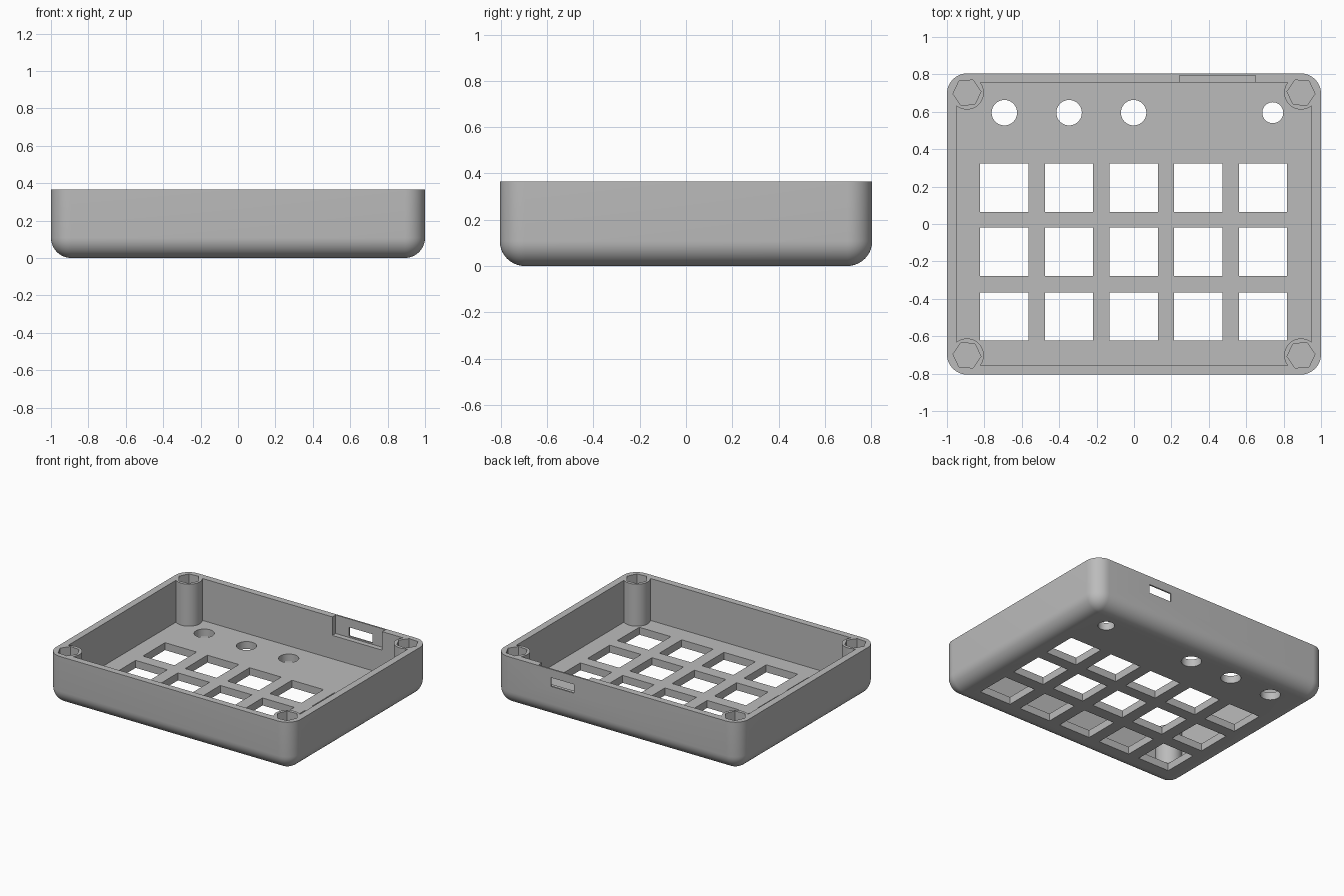
import bpy, bmesh, math
from mathutils import Matrix, Vector

if "Cube" in bpy.data.objects:
    bpy.data.objects.remove(bpy.data.objects["Cube"], do_unlink=True)

HX, HY, H = 1.0, 0.805, 0.365      # outer half sizes and height
R = 0.108                          # corner and bottom edge radius
FLOOR = 0.055
POST_X, POST_Y = 0.893, 0.702
STEPS = 10

grey = bpy.data.materials.new("plain_grey")
grey.use_nodes = True
grey.diffuse_color = (0.5, 0.5, 0.5, 1)
grey.node_tree.nodes["Principled BSDF"].inputs["Base Color"].default_value = (0.5, 0.5, 0.5, 1)


def make_object(name, bm):
    bmesh.ops.recalc_face_normals(bm, faces=bm.faces)
    mesh = bpy.data.meshes.new(name)
    bm.to_mesh(mesh)
    bm.free()
    mesh.materials.append(grey)
    obj = bpy.data.objects.new(name, mesh)
    bpy.context.collection.objects.link(obj)
    return obj


def add_box(bm, x0, x1, y0, y1, z0, z1):
    size = Matrix.Diagonal((x1 - x0, y1 - y0, z1 - z0, 1))
    place = Matrix.Translation(((x0 + x1) / 2, (y0 + y1) / 2, (z0 + z1) / 2))
    bmesh.ops.create_cube(bm, size=1, matrix=place @ size)


def add_prism(bm, x, y, radius, z0, z1, sides=48, turn=0.0):
    place = Matrix.Translation((x, y, (z0 + z1) / 2)) @ Matrix.Rotation(turn, 4, "Z")
    # the first corner of the circle is turned onto the x axis
    bmesh.ops.create_cone(bm, cap_ends=True, segments=sides, radius1=radius, radius2=radius,
                          depth=z1 - z0, matrix=place @ Matrix.Rotation(math.pi / 2, 4, "Z"))


def cut(target, cutter):
    mod = target.modifiers.new("cut", "BOOLEAN")
    mod.operation, mod.solver, mod.object = "DIFFERENCE", "EXACT", cutter
    bpy.context.view_layer.objects.active = target
    bpy.ops.object.modifier_apply(modifier=mod.name)
    bpy.data.objects.remove(cutter, do_unlink=True)


def corners():
    return [(sx, sy) for sx in (-1, 1) for sy in (-1, 1)]


# Outer block: rounded rectangle rings stacked up a quarter-round bottom edge
def ring(bm, radius, z):
    verts = []
    for k, (sx, sy) in enumerate(((1, 1), (-1, 1), (-1, -1), (1, -1))):
        for i in range(STEPS + 1):
            a = (k + i / STEPS) * math.pi / 2
            verts.append(bm.verts.new((sx * (HX - R) + radius * math.cos(a),
                                       sy * (HY - R) + radius * math.sin(a), z)))
    return verts


bm = bmesh.new()
levels = []
for i in range(STEPS + 1):
    a = i / STEPS * math.pi / 2
    levels.append((max(R * math.sin(a), 0.002), R - R * math.cos(a)))
levels.append((R, H))
rings = [ring(bm, r, z) for r, z in levels]
for low, high in zip(rings, rings[1:]):
    for i in range(len(low)):
        j = (i + 1) % len(low)
        bm.faces.new((low[i], low[j], high[j], high[i]))
bm.faces.new(rings[0][::-1])
bm.faces.new(rings[-1])
tray = make_object("keypad_tray", bm)

# Cavity, with the corner screw posts left standing
bm = bmesh.new()
add_box(bm, -0.949, 0.949, -0.756, 0.756, FLOOR, H + 0.2)
cavity = make_object("cavity_cutter", bm)
bm = bmesh.new()
for sx, sy in corners():
    add_prism(bm, sx * POST_X, sy * POST_Y, 0.09, -0.2, 1)
cut(cavity, make_object("post_cutter", bm))
cut(tray, cavity)

# Key openings, round control holes, hexagonal nut pockets and connector recess
bm = bmesh.new()
for x in [i * 0.346 - 0.002 for i in range(-2, 3)]:
    for y in (0.194, -0.149, -0.495):
        add_box(bm, x - 0.129, x + 0.129, y - 0.129, y + 0.129, -0.1, 0.15)
for x, r in ((-0.693, 0.068), (-0.347, 0.068), (-0.002, 0.068), (0.742, 0.056)):
    add_prism(bm, x, 0.595, r, -0.1, 0.15)
for sx, sy in corners():
    add_prism(bm, sx * POST_X, sy * POST_Y, 0.075, H - 0.22, H + 0.1, 6,
              -sx * sy * math.radians(5))
add_box(bm, 0.243, 0.65, 0.7, 0.794, 0.228, H + 0.1)
cut(tray, make_object("openings_cutter", bm))

# Connector window through the thin back skin
bm = bmesh.new()
add_box(bm, 0.352, 0.542, 0.7, 0.9, 0.238, 0.303)
cut(tray, make_object("window_cutter", bm))

# Smooth the rounded surfaces, keep the edges crisp
bpy.ops.object.select_all(action="DESELECT")
tray.select_set(True)
bpy.context.view_layer.objects.active = tray
bpy.ops.object.shade_smooth_by_angle(angle=math.radians(30))
